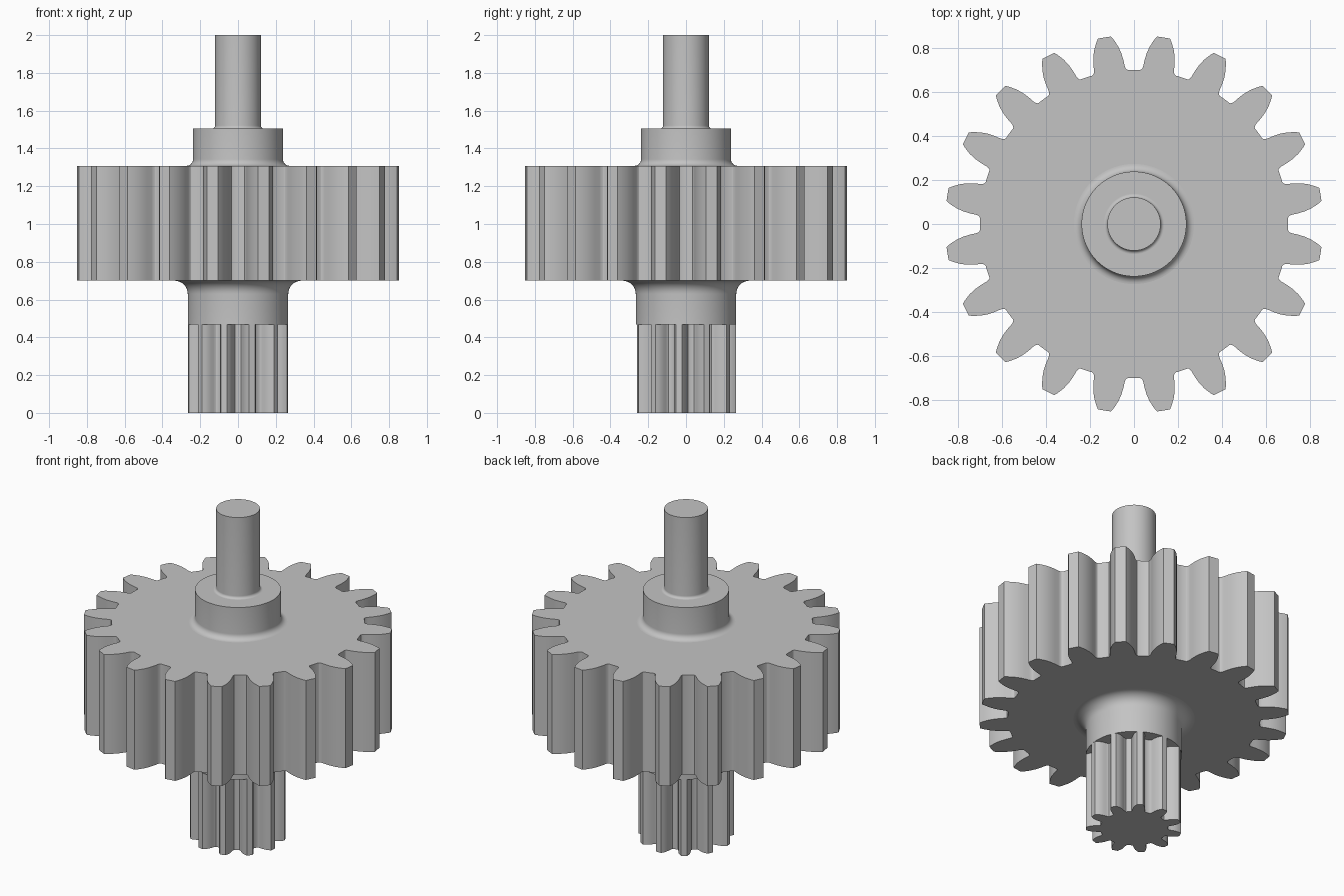
import bpy
import bmesh
from math import sin, cos, pi, radians

old = bpy.data.objects.get("Cube")
if old:
    bpy.data.objects.remove(old, do_unlink=True)

steel = bpy.data.materials.new("grey steel")
steel.use_nodes = True
colour = (0.55, 0.55, 0.55, 1)
steel.diffuse_color = colour
steel.node_tree.nodes["Principled BSDF"].inputs["Base Color"].default_value = colour


def skin(name, rings, cap_bottom=False, cap_top=False):
    """Bridge closed rings, listed from bottom to top, into one smooth object."""
    bm = bmesh.new()
    loops = [[bm.verts.new(p) for p in ring] for ring in rings]
    n = len(loops[0])
    for low, high in zip(loops, loops[1:]):
        for i in range(n):
            j = (i + 1) % n
            bm.faces.new((low[i], low[j], high[j], high[i]))
    if cap_bottom:
        bm.faces.new(loops[0][::-1])
    if cap_top:
        bm.faces.new(loops[-1])
    mesh = bpy.data.meshes.new(name)
    bm.to_mesh(mesh)
    bm.free()
    mesh.materials.append(steel)
    obj = bpy.data.objects.new(name, mesh)
    bpy.context.collection.objects.link(obj)
    bpy.ops.object.select_all(action='DESELECT')
    obj.select_set(True)
    bpy.context.view_layer.objects.active = obj
    bpy.ops.object.shade_smooth_by_angle(angle=radians(30))
    return obj


def lathe(name, profile, sides=96, **caps):
    turns = [2 * pi * i / sides for i in range(sides)]
    return skin(name, [[(r * cos(a), r * sin(a), z) for a in turns]
                       for r, z in profile], **caps)


def gear(name, teeth, first, flank, z0, z1, **caps):
    """flank: (radius, half angle in degrees) from root to tip of one tooth."""
    tooth = [(r, -a) for r, a in flank] + [(r, a) for r, a in reversed(flank)]
    tooth.append((flank[0][0], 180 / teeth))
    outline = []
    for k in range(teeth):
        for r, a in tooth:
            t = radians(first + 360 * k / teeth + a)
            outline.append((r * cos(t), r * sin(t)))
    return skin(name, [[(x, y, z) for x, y in outline] for z in (z0, z1)], **caps)


def fillet(r, z, size, up):
    """Concave quarter round joining a shaft of radius r to a flat face at z."""
    s = 1 if up else -1
    arc = [(r + size * (1 - sin(t)), z + s * size * (1 - cos(t)))
           for t in (i * pi / 16 for i in range(9))]
    return arc if up else arc[::-1]


# Large wheel
wheel_flank = [(0.70, 6.8), (0.703, 6.25), (0.71, 5.85), (0.722, 5.6),
               (0.75, 5.25), (0.78, 4.7), (0.81, 3.9), (0.84, 2.8), (0.858, 2.0)]
gear("large_gear", 20, 9, wheel_flank, 0.70, 1.308, cap_bottom=True, cap_top=True)

# Small pinion
pinion_flank = [(0.188, 12.8), (0.19, 11.6), (0.196, 10.5), (0.206, 9.7),
                (0.22, 8.9), (0.235, 7.7), (0.25, 6.0), (0.266, 3.5)]
gear("pinion", 11, 90, pinion_flank, 0, 0.467, cap_bottom=True)

# Collar between pinion and wheel
lathe("lower_collar", [(0.18, 0.467), (0.266, 0.467)] + fillet(0.266, 0.70, 0.07, False))

# Hub above the wheel
lathe("upper_hub", fillet(0.238, 1.308, 0.035, True) + [(0.238, 1.505), (0.12, 1.505)])

# Shaft
lathe("shaft", fillet(0.121, 1.505, 0.016, True) + [(0.121, 2.0)], cap_top=True)
